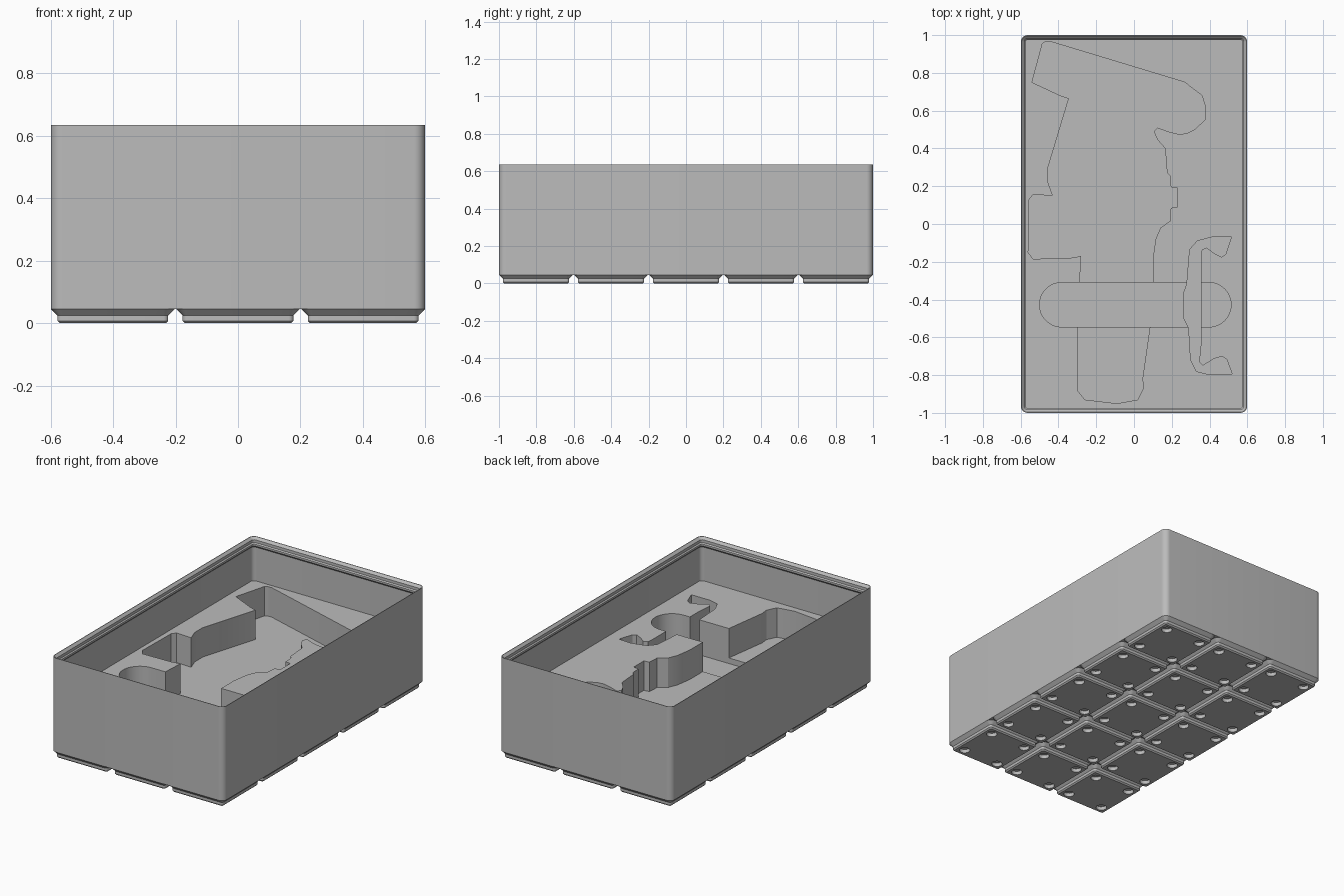
import bpy, bmesh
from math import pi, cos, sin

if "Cube" in bpy.data.objects:
    bpy.data.objects.remove(bpy.data.objects["Cube"])

MM = 2 / 209.5          # one millimetre in model units
PITCH = 42 * MM         # spacing of the base cells
HALF_X, HALF_Y = 62.75 * MM, 1.0
RADIUS = 3.75 * MM
BASE_Z, FILL_Z, TOP_Z = 4.75 * MM, 0.36, 0.635

grey = bpy.data.materials.new("plain grey")
grey.use_nodes = True
grey.diffuse_color = (0.5, 0.5, 0.5, 1)
grey.node_tree.nodes["Principled BSDF"].inputs["Base Color"].default_value = (0.5, 0.5, 0.5, 1)


def rounded_rect(hx, hy, r, steps=8):
    """Counter-clockwise outline with round corners."""
    points = []
    for quarter, (sx, sy) in enumerate([(1, 1), (-1, 1), (-1, -1), (1, -1)]):
        for i in range(steps + 1):
            a = (quarter + i / steps) * pi / 2
            points.append((sx * (hx - r) + r * cos(a), sy * (hy - r) + r * sin(a)))
    return points


def loft(name, rings):
    """Closed solid through a stack of (outline, height) rings."""
    bm = bmesh.new()
    loops = [[bm.verts.new((x, y, z)) for x, y in outline] for outline, z in rings]
    for low, high in zip(loops, loops[1:]):
        n = len(low)
        for i in range(n):
            j = (i + 1) % n
            bm.faces.new((low[i], low[j], high[j], high[i]))
    bm.faces.new(loops[0][::-1])
    bm.faces.new(loops[-1])
    bmesh.ops.recalc_face_normals(bm, faces=bm.faces)
    mesh = bpy.data.meshes.new(name)
    bm.to_mesh(mesh)
    bm.free()
    mesh.materials.append(grey)
    obj = bpy.data.objects.new(name, mesh)
    bpy.context.collection.objects.link(obj)
    return obj


def select(obj):
    bpy.ops.object.select_all(action='DESELECT')
    obj.select_set(True)
    bpy.context.view_layer.objects.active = obj


def carve(obj, cutters):
    """Subtract each cutter, then remove it."""
    for cutter in cutters:
        select(obj)
        cutter.hide_render = True
        mod = obj.modifiers.new("carve", 'BOOLEAN')
        mod.operation, mod.solver, mod.object = 'DIFFERENCE', 'EXACT', cutter
        bpy.ops.object.modifier_apply(modifier=mod.name)
        bpy.data.objects.remove(cutter)


def smooth(obj):
    select(obj)
    bpy.ops.object.shade_smooth_by_angle(angle=pi / 6)


def prism(name, outline, bottom, top):
    return loft(name, [(outline, bottom), (outline, top)])


def hundredths(values):
    return [(values[i] / 100, values[i + 1] / 100) for i in range(0, len(values), 2)]


# Box shell: outside wall, stepped stacking lip, inside wall and raised floor
def shell_ring(inset, z):
    r = max(RADIUS - inset * MM, 0.008)
    return rounded_rect(HALF_X - inset * MM, HALF_Y - inset * MM, r), z


box = loft("box_body", [
    shell_ring(0, BASE_Z), shell_ring(0, TOP_Z),
    shell_ring(0.4, TOP_Z), shell_ring(1.9, TOP_Z - 1.5 * MM),
    shell_ring(1.9, TOP_Z - 3.3 * MM), shell_ring(2.6, TOP_Z - 4 * MM),
    shell_ring(2.6, TOP_Z - 5.2 * MM), shell_ring(1.2, TOP_Z - 6.6 * MM),
    shell_ring(1.2, FILL_Z)])

# Large tool-shaped pocket
tool_outline = hundredths([
    -54, 75, -48.5, 95.5, -47, 96.5, -44, 96.5, 27, 75, 30, 72.5, 36, 68, 37.5, 63,
    37.5, 55, 32, 50, 28, 48, 24, 47.5, 18, 49, 12.5, 51, 10.5, 49, 12.5, 44.5,
    16.5, 40, 17.5, 27, 19, 25.5, 19.5, 19.5, 23, 19, 23, 9, 19.5, 8.5, 19, 1.5,
    14, -2, 11.5, -8, 10, -18, 10, -31, 8.5, -54, 4.5, -82, 5, -87, 2, -93,
    -9, -95, -26, -93, -30, -88, -30, -54, -28, -17, -34, -18, -53.5, -18.5,
    -56, -15, -55.5, 13, -53.5, 15.5, -43, 15, -45.5, 22, -45.5, 30, -34.5, 66.5,
    -39, 68])

# Small hook-ended pocket
hook_outline = hundredths([
    51.5, -7, 43, -6.5, 33.5, -9, 29.5, -13.5, 28, -32, 26.5, -36, 26.5, -50,
    29, -55, 30, -72, 33, -78, 39, -79.5, 52, -79.5, 49, -71.5, 46.5, -70,
    42, -71.5, 36.5, -75, 34.5, -73, 35.5, -63, 35.5, -16, 36, -13.5,
    38.5, -12.5, 42.5, -15.5, 46.5, -17.5, 48.5, -16])

# Finger slot crossing both pockets
slot_outline = [(x + 0.007, y - 0.4275) for x, y in rounded_rect(0.507, 0.1175, 0.1174, 12)]

ABOVE = FILL_Z + 0.05
carve(box, [prism("tool_cutter", tool_outline, 0.175, ABOVE),
            prism("slot_cutter", slot_outline, 0.14, ABOVE),
            prism("hook_cutter", hook_outline, 0.11, ABOVE)])
smooth(box)


# Base foot with stepped sides and four round magnet holes
def foot_ring(inset, z):
    half = (20.75 - inset) * MM
    return rounded_rect(half, half, (3.75 - inset) * MM, 6), z * MM


foot = loft("base_foot", [foot_ring(2.95, 0), foot_ring(2.15, 0.8),
                          foot_ring(2.15, 2.6), foot_ring(0, 4.75)])
holes = []
for sx in (-1, 1):
    for sy in (-1, 1):
        circle = [((sx * 13 + 3.25 * cos(i * pi / 12)) * MM,
                   (sy * 13 + 3.25 * sin(i * pi / 12)) * MM) for i in range(24)]
        holes.append(prism("hole_cutter", circle, -0.02, 2.4 * MM))
carve(foot, holes)
smooth(foot)

# Repeat the foot over the three by five grid
for col in range(3):
    for row in range(5):
        part = foot
        if col or row:
            part = bpy.data.objects.new("base_foot", foot.data)
            bpy.context.collection.objects.link(part)
        part.location = ((col - 1) * PITCH, (row - 2) * PITCH, 0)
